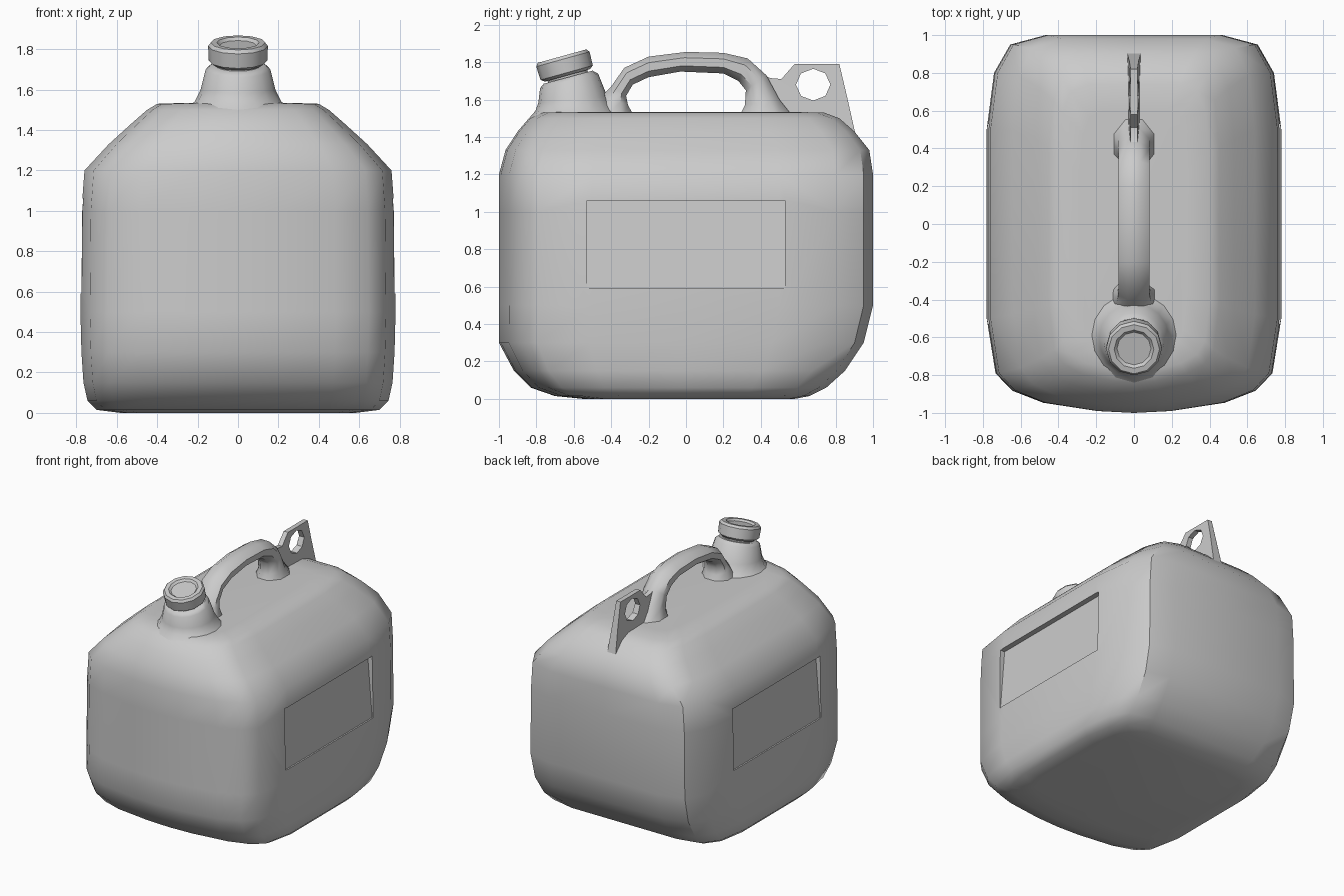
import bpy, bmesh, math
from mathutils import Vector, Matrix

if "Cube" in bpy.data.objects:
    bpy.data.objects.remove(bpy.data.objects["Cube"], do_unlink=True)

grey = bpy.data.materials.new("grey plastic")
grey.use_nodes = True
colour = (0.6, 0.6, 0.6, 1)
grey.diffuse_color = colour
grey.node_tree.nodes["Principled BSDF"].inputs["Base Color"].default_value = colour


def loft(name, rings):
    """Skin a stack of equal-length closed rings and cap both ends."""
    bm = bmesh.new()
    rows = [[bm.verts.new(p) for p in ring] for ring in rings]
    n = len(rows[0])
    for a, b in zip(rows, rows[1:]):
        for i in range(n):
            bm.faces.new((a[i], a[(i + 1) % n], b[(i + 1) % n], b[i]))
    bm.faces.new(rows[0])
    bm.faces.new(rows[-1])
    bmesh.ops.recalc_face_normals(bm, faces=bm.faces)
    mesh = bpy.data.meshes.new(name)
    bm.to_mesh(mesh)
    bm.free()
    obj = bpy.data.objects.new(name, mesh)
    bpy.context.collection.objects.link(obj)
    mesh.materials.append(grey)
    return obj


def activate(obj):
    bpy.ops.object.select_all(action="DESELECT")
    obj.select_set(True)
    bpy.context.view_layer.objects.active = obj


def smooth(obj, degrees):
    activate(obj)
    bpy.ops.object.shade_smooth_by_angle(angle=math.radians(degrees))


def cut(obj, cutter):
    activate(obj)
    mod = obj.modifiers.new("cut", "BOOLEAN")
    mod.operation, mod.solver, mod.object = "DIFFERENCE", "EXACT", cutter
    bpy.ops.object.modifier_apply(modifier=mod.name)
    bpy.data.objects.remove(cutter, do_unlink=True)


def circle(count, phase=0.0):
    return [(math.cos(a), math.sin(a)) for a in
            (math.tau * (i + phase) / count for i in range(count))]


# Body: bowed rounded plan, lofted upwards (height, half width, front, back)
half_plan = [(0, -1), (.25, -.99), (.62, -.945), (.83, -.88), (.94, -.79), (1, -.5),
             (1, 0), (1, .5), (.95, .8), (.84, .95), (.6, 1), (0, 1)]
plan = half_plan + [(-x, y) for x, y in half_plan[-2:0:-1]]
levels = [(0, .58, -.55, .58), (.015, .70, -.70, .66), (.06, .745, -.83, .75),
          (.15, .765, -.92, .85), (.3, .775, -1, .95), (.5, .78, -1, 1),
          (1.0, .775, -1, 1), (1.2, .76, -1, 1), (1.33, .64, -.965, .98),
          (1.43, .53, -.9, .9), (1.5, .45, -.84, .82), (1.53, .40, -.78, .74),
          (1.534, .28, -.7, .6)]
body = loft("body", [[Vector((x * w, (f + b) / 2 + y * (b - f) / 2, z)) for x, y in plan]
                     for z, w, f, b in levels])

# Label recesses: wedges, deepest along the top edge
for side in (1, -1):
    section = [(.73, 1.06), (.768, .59), (.9, .59), (.9, 1.06)]
    cut(body, loft("recess_cutter", [[Vector((side * x, y, z)) for x, z in section]
                                     for y in (-.53, .53)]))
smooth(body, 40)

# Neck: flares from the body and tilts towards the front
neck_levels = [(-.58, 1.50, .27, .26, 0), (-.59, 1.54, .215, .215, 0),
               (-.605, 1.60, .185, .185, 5), (-.625, 1.70, .16, .16, 14),
               (-.63, 1.72, .135, .135, 15)]
rings = []
for y, z, rx, ry, tilt in neck_levels:
    turn = Matrix.Rotation(math.radians(tilt), 3, "X")
    rings.append([Vector((0, y, z)) + turn @ Vector((c * rx, s * ry, 0))
                  for c, s in circle(16)])
smooth(loft("neck", rings), 40)


# Cap and its collar: turned profiles on the tilted axis
def turned(name, profile, sides):
    turn = Matrix.Rotation(math.radians(15.5), 3, "X")
    base = Vector((0, -.63, 1.715))
    return loft(name, [[base + turn @ Vector((r * c, r * s, h)) for c, s in circle(sides)]
                       for r, h in profile])


smooth(turned("collar", [(.11, -.03), (.11, .04)], 16), 40)
smooth(turned("cap", [(.125, .015), (.145, .03), (.148, .105), (.135, .122),
                      (.105, .122), (.09, .108)], 12), 35)

# Carry handle: outer and inner side curves skinned with an octagonal section
handle_pairs = [((-.52, 1.5), (-.27, 1.5), .12), ((-.45, 1.62), (-.31, 1.57), .09),
                ((-.40, 1.67), (-.32, 1.62), .083), ((-.33, 1.77), (-.285, 1.68), .083),
                ((-.2, 1.83), (-.2, 1.72), .083), ((0, 1.855), (-.03, 1.75), .083),
                ((.2, 1.85), (.2, 1.74), .083), ((.33, 1.82), (.28, 1.70), .083),
                ((.43, 1.73), (.32, 1.65), .083), ((.5, 1.6), (.315, 1.57), .085),
                ((.58, 1.5), (.28, 1.5), .12)]
k = 1 / math.cos(math.pi / 8)
rings = []
for outer, inner, w in handle_pairs:
    o, i = Vector((0, *outer)), Vector((0, *inner))
    rings.append([(o + i) / 2 + (o - i) / 2 * c * k + Vector((s * k * w, 0, 0))
                  for c, s in circle(8, .5)])
smooth(loft("handle", rings), 50)

# Rear tab: thin plate, thicker at its foot, with an octagonal hole
outline = [(.40, 1.74), (.45, 1.715), (.51, 1.71), (.58, 1.79), (.82, 1.79),
           (.86, 1.62), (.905, 1.42), (.40, 1.45)]
tab = loft("rear_tab", [[Vector((side * (.018 + .06 * max(0, 1.72 - z)), y, z))
                         for y, z in outline] for side in (-1, 1)])
cut(tab, loft("hole_cutter", [[Vector((x, .68 + .092 * c, 1.68 + .085 * s))
                               for c, s in circle(8)] for x in (-.2, .2)]))
smooth(tab, 30)
